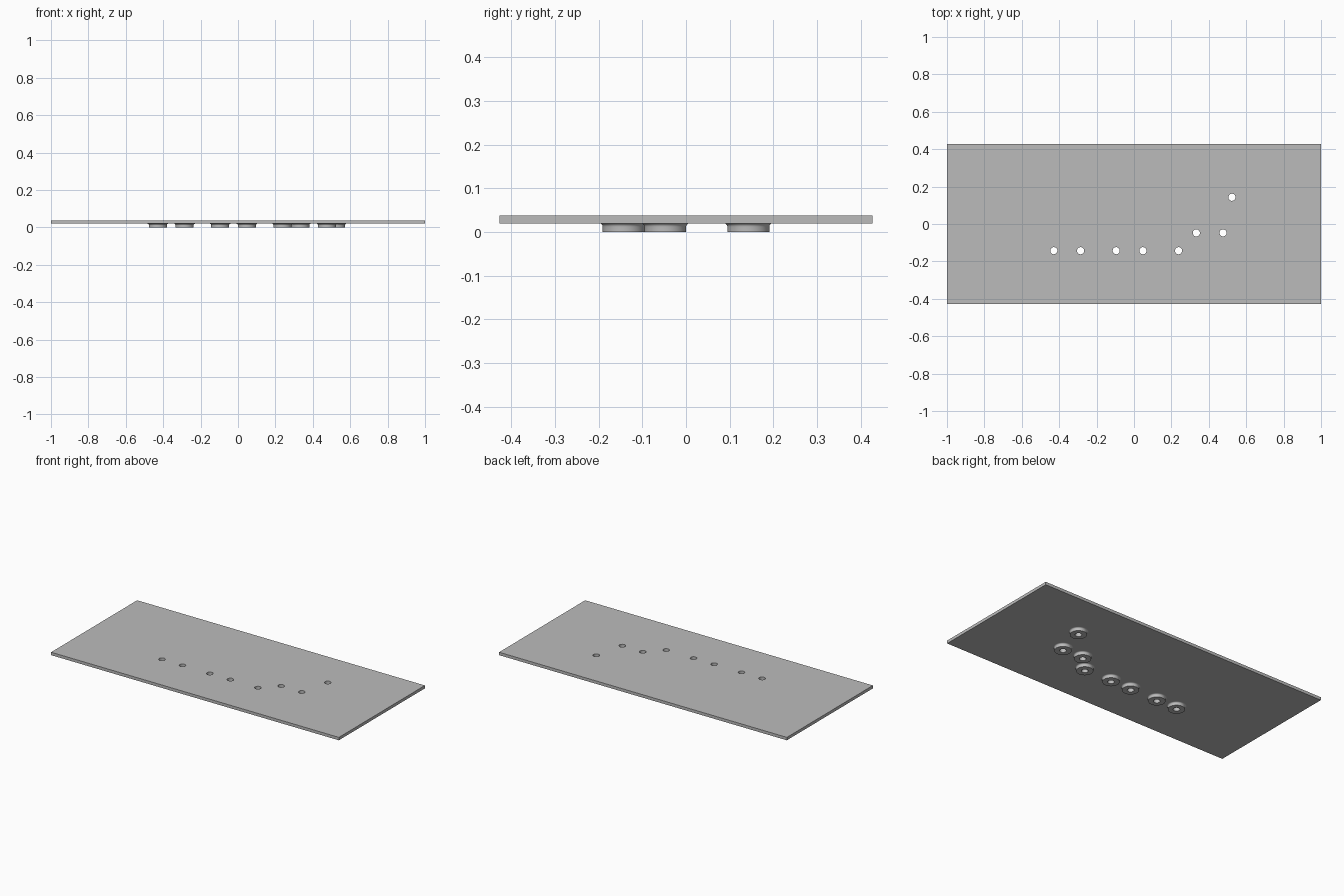
import bpy, bmesh, math

if "Cube" in bpy.data.objects:
    bpy.data.objects.remove(bpy.data.objects["Cube"])

U = 1 / 21                       # layout pitch
HALF_Y = 0.427                   # plate half depth
Z0, Z1 = 0.020, 0.0385           # plate underside and top
HOLE_R, BOSS_R, FILLET = 0.019, 0.048, 0.008
SEG = 48
SPOTS = [(-9, -3), (-6, -3), (-2, -3), (1, -3), (5, -3), (7, -1), (10, -1), (11, 3)]

grey = bpy.data.materials.new("plain grey")
grey.diffuse_color = (0.5, 0.5, 0.5, 1)
grey.use_nodes = True
grey.node_tree.nodes["Principled BSDF"].inputs["Base Color"].default_value = grey.diffuse_color


def add_object(name, bm):
    bmesh.ops.recalc_face_normals(bm, faces=bm.faces)
    mesh = bpy.data.meshes.new(name)
    bm.to_mesh(mesh)
    bm.free()
    mesh.materials.append(grey)
    obj = bpy.data.objects.new(name, mesh)
    bpy.context.collection.objects.link(obj)
    return obj


def lathe(bm, profile, cx, cy, closed):
    """Revolve (radius, z) points about a vertical axis at cx, cy."""
    rings = []
    for r, z in profile:
        rings.append([bm.verts.new((cx + r * math.cos(2 * math.pi * i / SEG),
                                    cy + r * math.sin(2 * math.pi * i / SEG), z))
                      for i in range(SEG)])
    pairs = list(zip(rings, rings[1:]))
    if closed:
        pairs.append((rings[-1], rings[0]))
    for a, b in pairs:
        for i in range(SEG):
            j = (i + 1) % SEG
            bm.faces.new((a[i], a[j], b[j], b[i]))


# Flat plate
bm = bmesh.new()
bmesh.ops.create_cube(bm, size=1)
for v in bm.verts:
    v.co = (v.co.x * 2, v.co.y * 2 * HALF_Y, Z0 if v.co.z < 0 else Z1)
plate = add_object("plate", bm)

# Drill for all holes
bm = bmesh.new()
for ix, iy in SPOTS:
    lathe(bm, [(HOLE_R, -0.02), (HOLE_R, 0.06)], ix * U, iy * U, False)
bmesh.ops.holes_fill(bm, edges=[e for e in bm.edges if e.is_boundary], sides=SEG)
drill = add_object("hole_cutter", bm)
drill.hide_render = True
drill.hide_viewport = True
cut = plate.modifiers.new("holes", 'BOOLEAN')
cut.operation = 'DIFFERENCE'
cut.solver = 'EXACT'
cut.object = drill

# Hollow bosses below the plate, with a concave fillet where they meet it
arc = [(BOSS_R + FILLET * (1 - math.cos(t)), Z0 - FILLET * (1 - math.sin(t)))
       for t in (math.pi / 2 * k / 6 for k in range(7))]
profile = [(HOLE_R, Z0), (HOLE_R, 0), (BOSS_R, 0)] + arc
for n, (ix, iy) in enumerate(SPOTS, 1):
    bm = bmesh.new()
    lathe(bm, profile, ix * U, iy * U, True)
    boss = add_object(f"boss_{n}", bm)
    bpy.ops.object.select_all(action='DESELECT')
    boss.select_set(True)
    bpy.context.view_layer.objects.active = boss
    bpy.ops.object.shade_smooth_by_angle(angle=math.radians(35))
